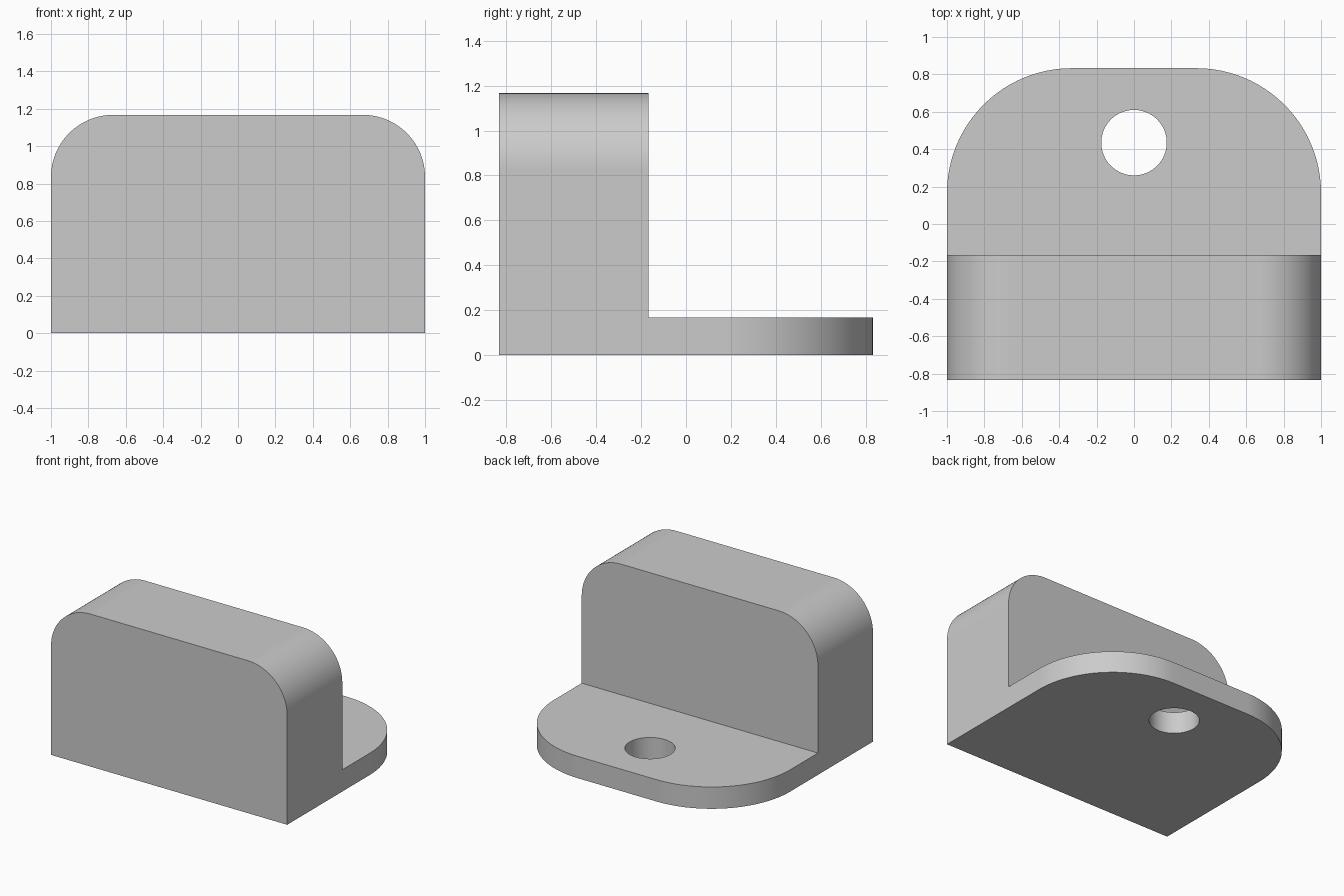
import bpy
import bmesh
from math import radians

cube = bpy.data.objects.get("Cube")
if cube:
    bpy.data.objects.remove(cube, do_unlink=True)

BACK, STEP, TOP, PLATE = 0.833, -0.167, 1.167, 0.167

grey = bpy.data.materials.new("light grey")
grey.use_nodes = True
colour = (0.6, 0.6, 0.6, 1)
grey.diffuse_color = colour
grey.node_tree.nodes["Principled BSDF"].inputs["Base Color"].default_value = colour


def round_edges(bm, test, radius):
    """Round every edge whose two ends both pass the test."""
    edges = [e for e in bm.edges if all(test(v.co) for v in e.verts)
             and abs(e.verts[0].co.x - e.verts[1].co.x) < 0.01]
    bmesh.ops.bevel(bm, geom=edges, offset=radius, offset_type='OFFSET',
                    segments=24, profile=0.5, affect='EDGES')


# L-shaped side profile, extruded across the width
profile = [(-BACK, 0), (BACK, 0), (BACK, PLATE),
           (STEP, PLATE), (STEP, TOP), (-BACK, TOP)]
bm = bmesh.new()
face = bm.faces.new([bm.verts.new((-1, y, z)) for y, z in profile])
extruded = bmesh.ops.extrude_face_region(bm, geom=[face])["geom"]
bmesh.ops.translate(bm, vec=(2, 0, 0),
                    verts=[g for g in extruded if isinstance(g, bmesh.types.BMVert)])
bmesh.ops.recalc_face_normals(bm, faces=bm.faces)

# Rounded upper corners of the block, then rounded back corners of the plate
round_edges(bm, lambda co: co.z > TOP - 0.01, 0.333)
round_edges(bm, lambda co: co.y > BACK - 0.01, 0.667)
mesh = bpy.data.meshes.new("bracket")
bm.to_mesh(mesh)
bm.free()
mesh.materials.append(grey)
bracket = bpy.data.objects.new("bracket", mesh)
bpy.context.collection.objects.link(bracket)

# Screw hole through the plate
bpy.ops.mesh.primitive_cylinder_add(vertices=64, radius=0.175, depth=1,
                                    location=(0, 0.435, 0))
cutter = bpy.context.object
cutter.name = "hole_cutter"
cutter.hide_render = True
cutter.data.materials.append(grey)
bpy.ops.object.select_all(action='DESELECT')
bracket.select_set(True)
bpy.context.view_layer.objects.active = bracket
cut = bracket.modifiers.new("hole", 'BOOLEAN')
cut.operation, cut.solver, cut.object = 'DIFFERENCE', 'EXACT', cutter
bpy.ops.object.modifier_apply(modifier=cut.name)
bpy.data.objects.remove(cutter, do_unlink=True)

# Smooth curves with crisp edges and flat large faces
bpy.ops.object.shade_smooth_by_angle(angle=radians(30))
weighted = bracket.modifiers.new("flat_faces", 'WEIGHTED_NORMAL')
weighted.keep_sharp = True
